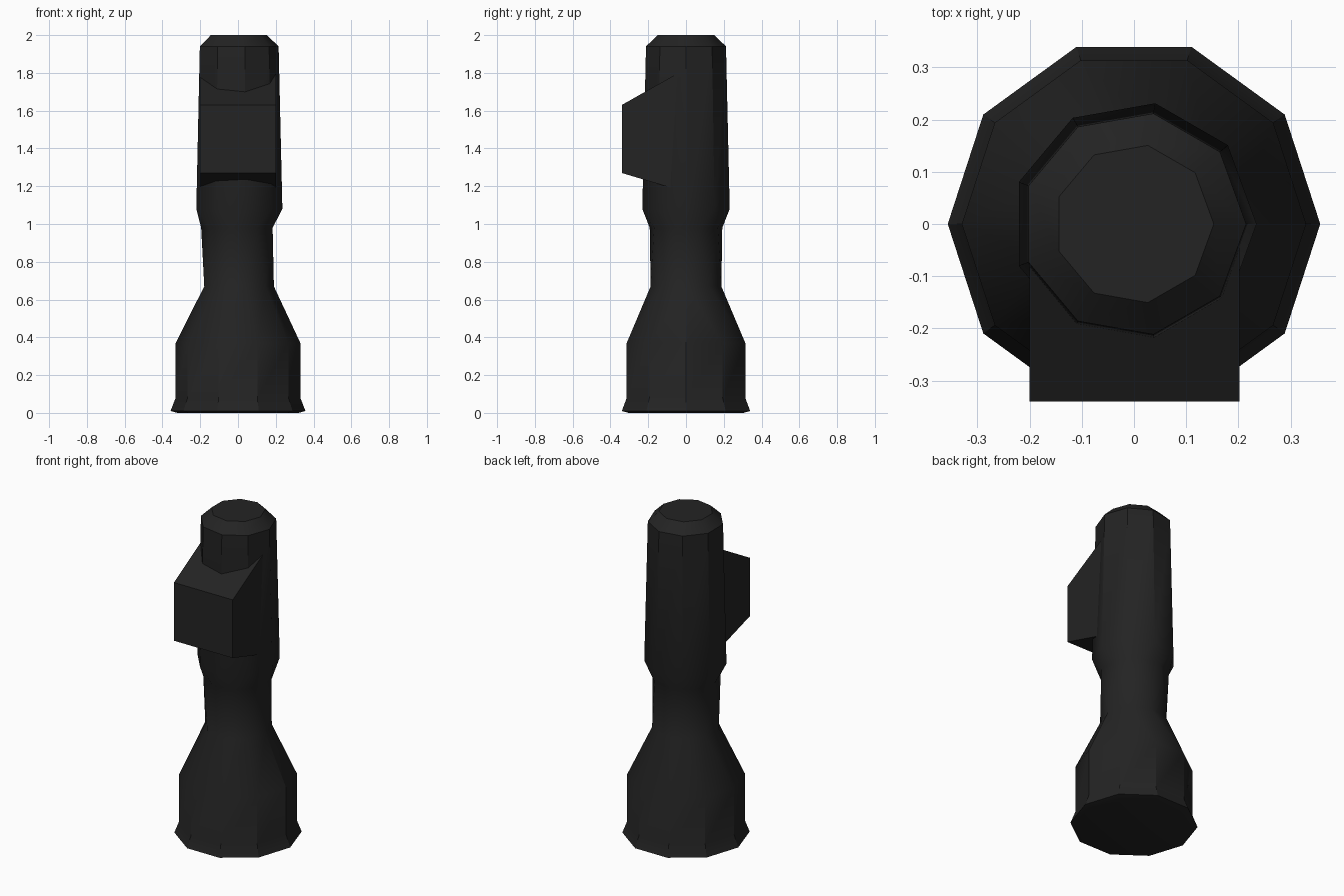
import bpy, bmesh, math

if "Cube" in bpy.data.objects:
    bpy.data.objects.remove(bpy.data.objects["Cube"])

# Single matte charcoal finish
charcoal = bpy.data.materials.new("charcoal")
charcoal.use_nodes = True
colour = (0.017, 0.017, 0.017, 1)
charcoal.diffuse_color = colour
bsdf = charcoal.node_tree.nodes["Principled BSDF"]
bsdf.inputs["Base Color"].default_value = colour
bsdf.inputs["Roughness"].default_value = 0.8


def finish(name, bm):
    bmesh.ops.recalc_face_normals(bm, faces=bm.faces)
    mesh = bpy.data.meshes.new(name)
    bm.to_mesh(mesh)
    bm.free()
    mesh.materials.append(charcoal)
    obj = bpy.data.objects.new(name, mesh)
    bpy.context.collection.objects.link(obj)
    return obj


def ring(bm, z, radius, sides, twist):
    angles = [2 * math.pi * (i + twist) / sides for i in range(sides)]
    verts = [bm.verts.new((radius * math.cos(a), radius * math.sin(a), z)) for a in angles]
    return angles, verts


def stitch(bm, low, high):
    """Join two rings; matching rings get quads, others get triangles."""
    (la, lv), (ha, hv) = low, high
    n, m = len(lv), len(hv)
    if n == m and abs(la[0] - ha[0]) < 0.01:
        for i in range(n):
            j = (i + 1) % n
            bm.faces.new((lv[i], lv[j], hv[j], hv[i]))
        return
    i = j = 0
    while i < n or j < m:
        a = la[0] + 2 * math.pi * (i + 0.5) / n
        b = ha[0] + 2 * math.pi * (j + 0.5) / m
        if j == m or (i < n and a <= b):
            bm.faces.new((lv[i], lv[(i + 1) % n], hv[j % m]))
            i += 1
        else:
            bm.faces.new((lv[i % n], hv[(j + 1) % m], hv[j]))
            j += 1


def turned(name, profile):
    bm = bmesh.new()
    rings = [ring(bm, *row) for row in profile]
    for low, high in zip(rings, rings[1:]):
        stitch(bm, low, high)
    bm.faces.new(rings[0][1])
    bm.faces.new(rings[-1][1])
    obj = finish(name, bm)
    bpy.ops.object.select_all(action="DESELECT")
    obj.select_set(True)
    bpy.context.view_layer.objects.active = obj
    bpy.ops.object.shade_smooth_by_angle(angle=math.radians(32))


# Ten-sided flared base rising into a nine-sided neck and barrel:
# height, radius, sides, twist in fractions of a side
turned("body", [
    (0.0, 0.32, 10, 0),
    (0.01, 0.357, 10, 0),
    (0.08, 0.33, 10, 0),
    (0.37, 0.33, 10, 0),
    (0.67, 0.19, 9, 0),
    (0.98, 0.195, 9, 0.5),
    (1.08, 0.235, 9, 0),
    (1.94, 0.215, 9, 0),
    (2.0, 0.153, 9, 0),
])

# Wedge-ended block on the front of the barrel: side outline in y, z
outline = [(-0.34, 1.27), (-0.34, 1.63), (-0.04, 1.80), (-0.04, 1.18)]
bm = bmesh.new()
left, right = [[bm.verts.new((x, y, z)) for y, z in outline] for x in (0.202, -0.2)]
bm.faces.new(left)
bm.faces.new(right)
for i in range(len(outline)):
    j = (i + 1) % len(outline)
    bm.faces.new((left[i], left[j], right[j], right[i]))
finish("front_block", bm)
